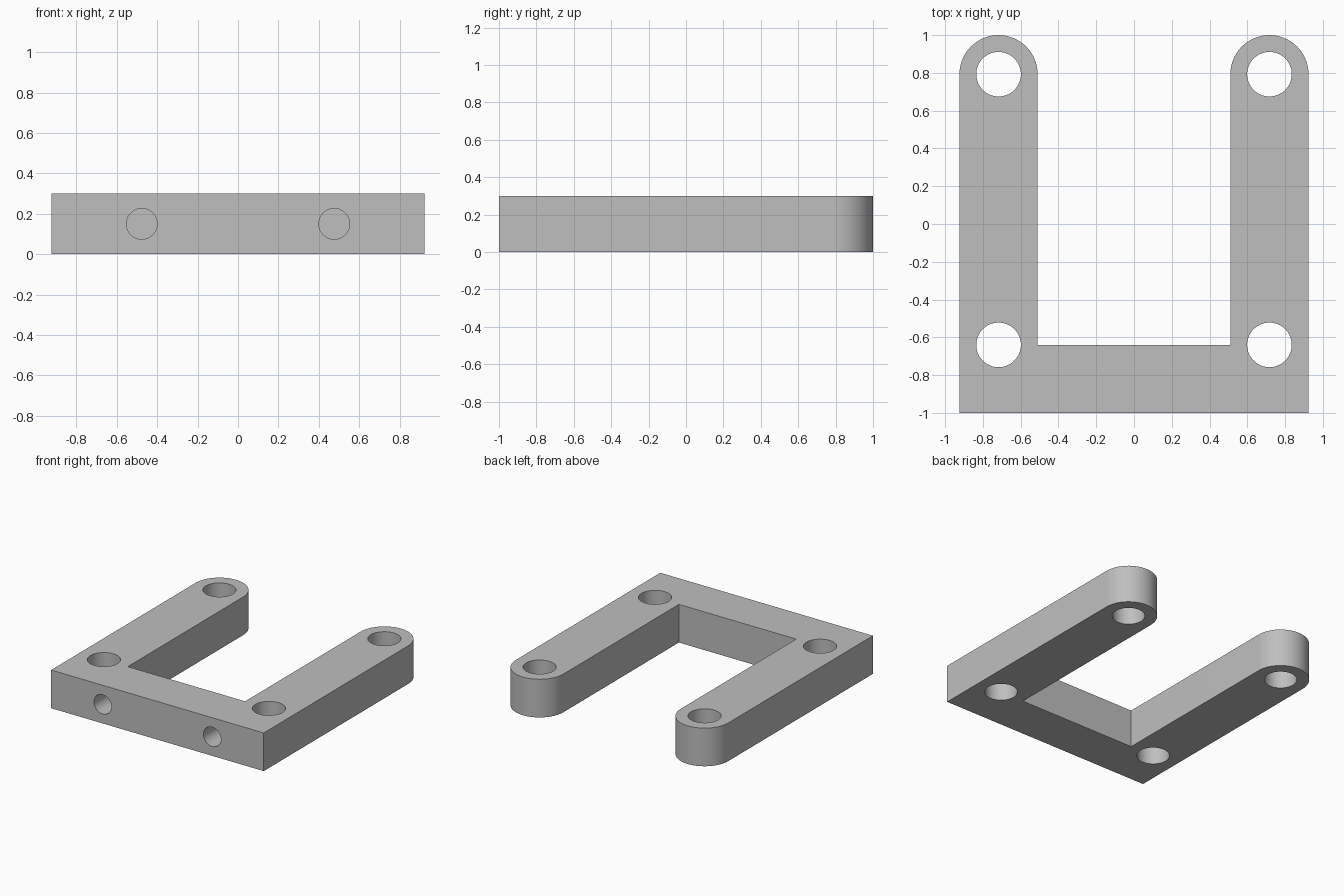
import bpy, bmesh, math
from mathutils import Matrix, Vector

cube = bpy.data.objects.get("Cube")
if cube:
    bpy.data.objects.remove(cube, do_unlink=True)

HEIGHT = 0.3
ARM_X, ARM_R = 0.717, 0.207      # arm centre line and half width
TIP_Y, INNER_Y = 0.793, -0.64    # centre of rounded tips, inner edge of crossbar

grey = bpy.data.materials.new("grey")
grey.use_nodes = True
color = (0.52, 0.52, 0.52, 1)
grey.diffuse_color = color
grey.node_tree.nodes["Principled BSDF"].inputs["Base Color"].default_value = color


def make_object(name, bm):
    bmesh.ops.recalc_face_normals(bm, faces=bm.faces)
    mesh = bpy.data.meshes.new(name)
    bm.to_mesh(mesh)
    bm.free()
    mesh.materials.append(grey)
    obj = bpy.data.objects.new(name, mesh)
    bpy.context.collection.objects.link(obj)
    return obj


def add_cylinder(bm, radius, depth, center, along_y=False):
    turn = Matrix.Rotation(math.pi / 2 if along_y else 0, 4, "X")
    bmesh.ops.create_cone(bm, cap_ends=True, segments=64, radius1=radius,
                          radius2=radius, depth=depth,
                          matrix=Matrix.Translation(center) @ turn)


# U-shaped bracket outline with rounded arm tips
steps = 32
half = [(ARM_X + ARM_R, -1)]
for i in range(steps + 1):
    a = math.pi * i / steps
    half.append((ARM_X + ARM_R * math.cos(a), TIP_Y + ARM_R * math.sin(a)))
half.append((ARM_X - ARM_R, INNER_Y))
outline = half + [(-x, y) for x, y in reversed(half)]

bm = bmesh.new()
face = bm.faces.new([bm.verts.new((x, y, 0)) for x, y in outline])
raised = bmesh.ops.extrude_face_region(bm, geom=[face])["geom"]
bmesh.ops.translate(bm, vec=Vector((0, 0, HEIGHT)),
                    verts=[v for v in raised if isinstance(v, bmesh.types.BMVert)])
bracket = make_object("bracket", bm)

# Through holes in the arms and blind holes in the front
bm = bmesh.new()
for side in (-1, 1):
    for y in (TIP_Y, INNER_Y):
        add_cylinder(bm, 0.118, 1, (side * ARM_X, y, HEIGHT / 2))
    add_cylinder(bm, 0.076, 0.5, (side * 0.476, -1, HEIGHT / 2), along_y=True)
cutter = make_object("hole_cutter", bm)
cutter.hide_render = True

drill = bracket.modifiers.new("holes", "BOOLEAN")
drill.operation = "DIFFERENCE"
drill.solver = "EXACT"
drill.object = cutter

bpy.ops.object.select_all(action="DESELECT")
bracket.select_set(True)
bpy.context.view_layer.objects.active = bracket
bpy.ops.object.modifier_apply(modifier=drill.name)
bpy.data.objects.remove(cutter, do_unlink=True)
bpy.ops.object.shade_smooth_by_angle(angle=math.radians(30))
